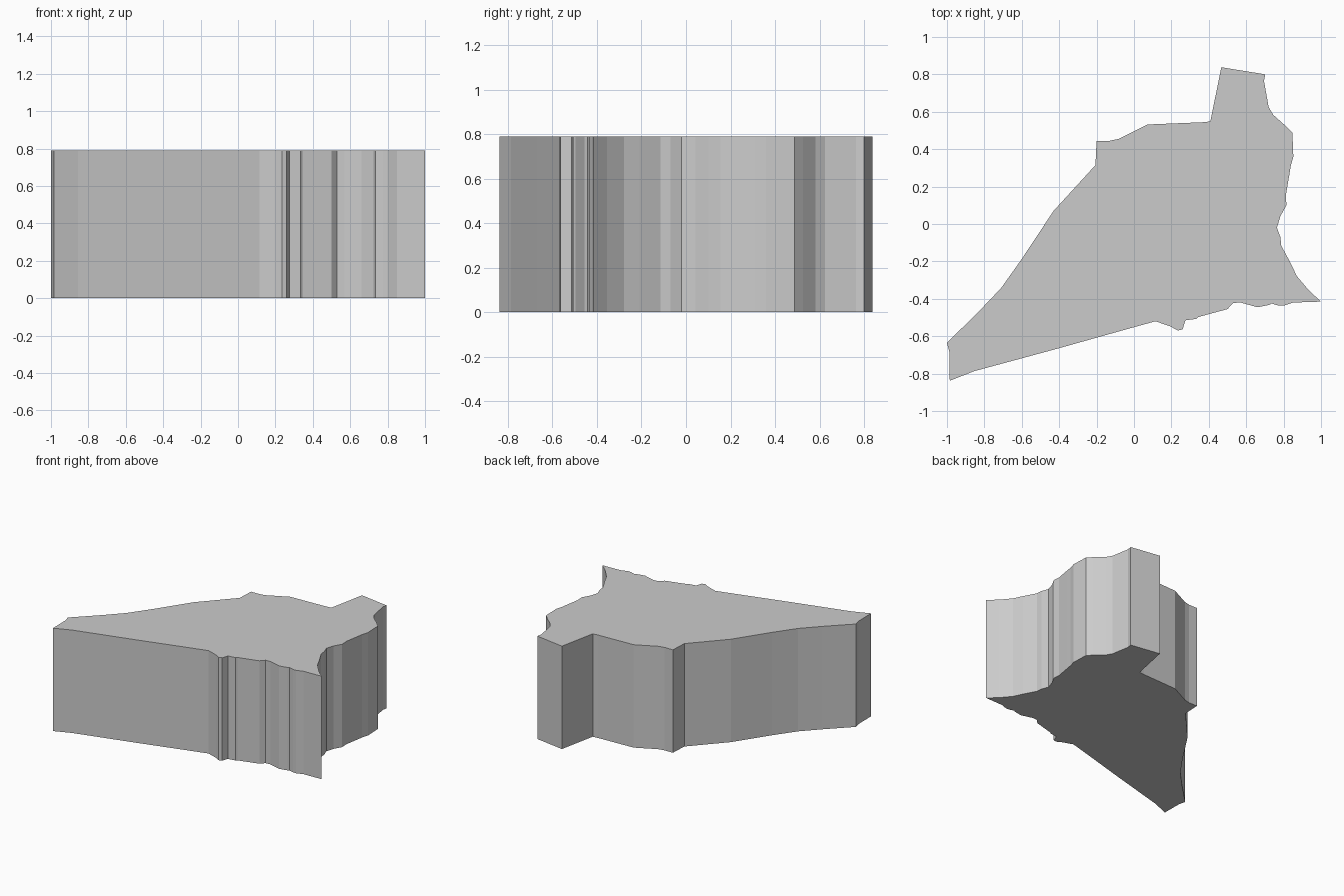
import bpy
import bmesh

HEIGHT = 0.79

# Plan outline, counter-clockwise, one edge stretch at a time
south = [(-0.985, -0.838), (-0.855, -0.787), (-0.415, -0.668), (-0.03, -0.56),
         (0.115, -0.52), (0.195, -0.548), (0.235, -0.57), (0.26, -0.563),
         (0.275, -0.515), (0.335, -0.507), (0.345, -0.497), (0.5, -0.455),
         (0.53, -0.422), (0.57, -0.42), (0.66, -0.445), (0.725, -0.432),
         (0.735, -0.425), (0.775, -0.437), (0.80, -0.437), (0.85, -0.42)]
east = [(1.0, -0.415), (0.935, -0.355), (0.87, -0.278), (0.838, -0.21),
        (0.787, -0.115), (0.783, -0.07), (0.764, -0.02), (0.783, 0.043),
        (0.815, 0.10), (0.812, 0.155), (0.83, 0.26), (0.838, 0.31),
        (0.852, 0.36), (0.847, 0.487), (0.81, 0.525), (0.745, 0.583),
        (0.72, 0.625), (0.695, 0.765), (0.702, 0.80)]
north = [(0.467, 0.838), (0.408, 0.548), (0.366, 0.544), (0.072, 0.532),
         (-0.083, 0.455), (-0.13, 0.445), (-0.2, 0.445)]
west = [(-0.206, 0.315), (-0.43, 0.07), (-0.6, -0.187), (-0.71, -0.342),
        (-0.832, -0.47), (-1.0, -0.635), (-0.987, -0.685)]

# Solid slab: fill the outline and extrude it upwards
bm = bmesh.new()
base = bm.faces.new([bm.verts.new((x, y, 0)) for x, y in south + east + north + west])
top = bmesh.ops.extrude_face_region(bm, geom=[base], use_keep_orig=True)["geom"]
bmesh.ops.translate(bm, vec=(0, 0, HEIGHT),
                    verts=[v for v in top if isinstance(v, bmesh.types.BMVert)])
bmesh.ops.recalc_face_normals(bm, faces=bm.faces)

mesh = bpy.data.meshes.new("region_slab")
bm.to_mesh(mesh)
bm.free()
bpy.context.collection.objects.link(bpy.data.objects.new("region_slab", mesh))
